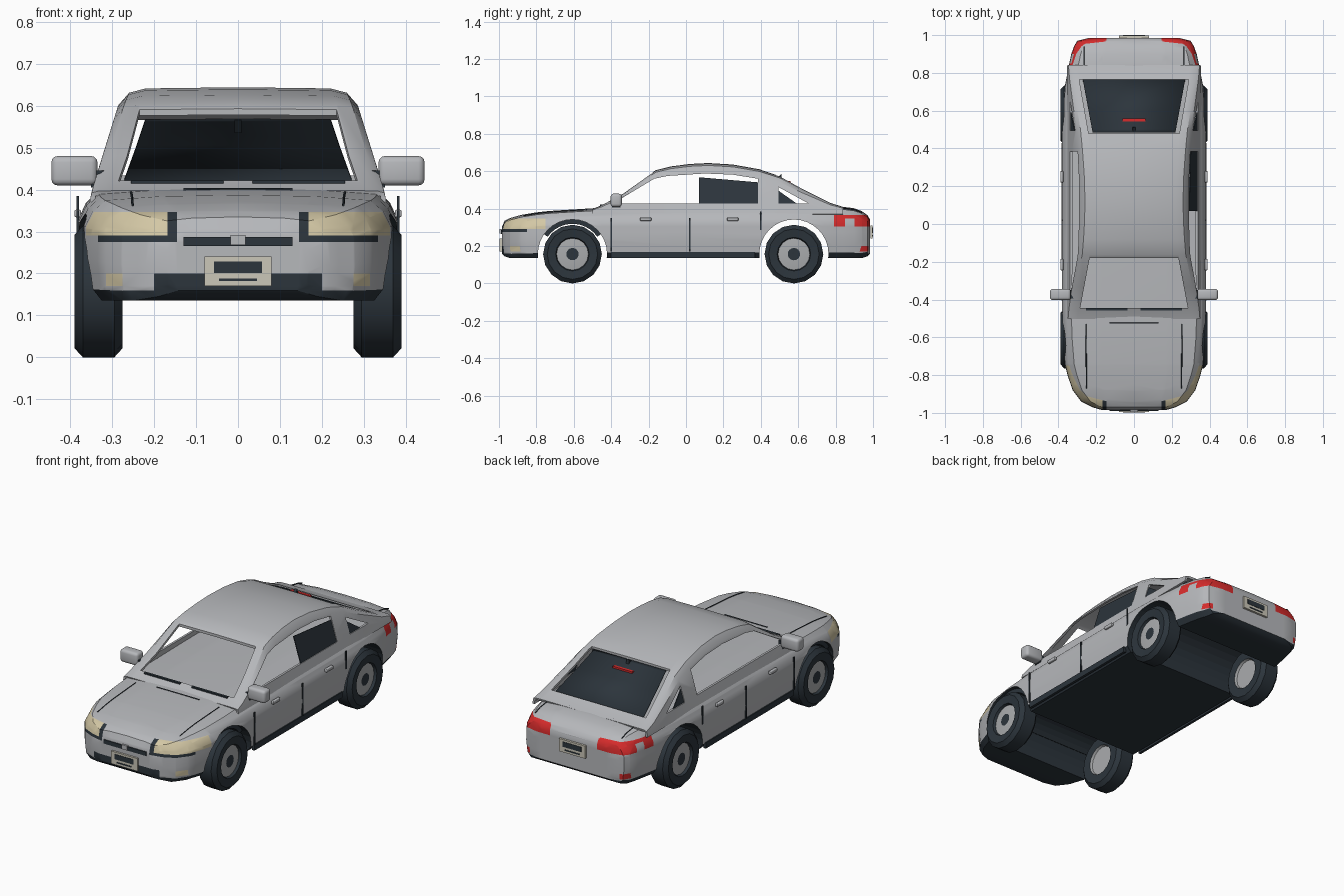
import bpy, bmesh
from math import sin, cos, pi, radians
from mathutils import Vector

cube = bpy.data.objects.get("Cube")
if cube:
    bpy.data.objects.remove(cube, do_unlink=True)


def material(name, r, g, b):
    m = bpy.data.materials.new(name)
    m.use_nodes = True
    m.diffuse_color = (r, g, b, 1)
    for node in m.node_tree.nodes:
        if node.type == 'BSDF_PRINCIPLED':
            node.inputs["Base Color"].default_value = (r, g, b, 1)
    return m


silver = material("silver paint", .47, .48, .5)
dark = material("dark trim", .025, .035, .045)
cream = material("cream lamp", .66, .58, .38)
red = material("red lamp", .68, .025, .025)
plate_tone = material("plate ivory", .6, .57, .48)
rim_grey = material("wheel grey", .4, .41, .42)


def finish(name, bm, mats, smooth=True):
    bmesh.ops.recalc_face_normals(bm, faces=bm.faces[:])
    mesh = bpy.data.meshes.new(name)
    bm.to_mesh(mesh)
    bm.free()
    obj = bpy.data.objects.new(name, mesh)
    bpy.context.collection.objects.link(obj)
    for m in mats:
        mesh.materials.append(m)
    activate(obj)
    if smooth:
        bpy.ops.object.shade_smooth_by_angle(angle=radians(30))
    return obj


def activate(obj):
    bpy.ops.object.select_all(action='DESELECT')
    obj.select_set(True)
    bpy.context.view_layer.objects.active = obj


def apply(obj, kind, **settings):
    mod = obj.modifiers.new(kind.lower(), kind)
    for key, value in settings.items():
        setattr(mod, key, value)
    activate(obj)
    bpy.ops.object.modifier_apply(modifier=mod.name)


def cut(obj, cutter):
    cutter.hide_render = True
    apply(obj, 'BOOLEAN', operation='DIFFERENCE', solver='EXACT', object=cutter)
    bpy.data.objects.remove(cutter, do_unlink=True)


def loft(rings, closed, caps):
    bm = bmesh.new()
    rows = [[bm.verts.new(p) for p in ring] for ring in rings]
    for a, b in zip(rows, rows[1:]):
        n = len(a)
        for i in range(n if closed else n - 1):
            j = (i + 1) % n
            bm.faces.new((a[i], a[j], b[j], b[i]))
    if caps:
        bm.faces.new(rows[0])
        bm.faces.new(rows[-1])
    return bm


def prism(name, pts, axis, lo, hi, mats):
    place = (lambda p, a: (a, *p)) if axis == 'X' else (lambda p, a: (*p, a))
    rings = [[place(p, a) for p in pts] for a in (lo, hi)]
    return finish(name, loft(rings, True, True), mats, False)


def box(name, center, size, mat, bevel=0):
    bm = bmesh.new()
    bmesh.ops.create_cube(bm, size=1)
    for v in bm.verts:
        v.co = Vector(c + s * k for c, s, k in zip(center, size, v.co))
    if bevel:
        bmesh.ops.bevel(bm, geom=bm.edges[:], offset=bevel, segments=3,
                        profile=.5, affect='EDGES')
    return finish(name, bm, [mat])


def line(name, pts):
    data = bpy.data.curves.new(name, 'CURVE')
    data.dimensions = '3D'
    data.bevel_depth = .003
    data.bevel_resolution = 0
    spline = data.splines.new('POLY')
    spline.points.add(len(pts) - 1)
    for point, co in zip(spline.points, pts):
        point.co = (*co, 1)
    data.materials.append(dark)
    bpy.context.collection.objects.link(bpy.data.objects.new(name, data))


def lerp(table, v):
    for a, b in zip(table, table[1:]):
        if v <= b[0]:
            t = max(0, (v - a[0]) / (b[0] - a[0]))
            return a[1] + t * (b[1] - a[1])
    return table[-1][1]


# Lower body: y, half width, bottom, top
stations = [(-.985, .17, .16, .3), (-.97, .22, .145, .335), (-.94, .28, .135, .35),
            (-.88, .325, .135, .367), (-.8, .352, .135, .38), (-.74, .367, .135, .387),
            (-.6, .378, .135, .396), (-.45, .382, .135, .405), (0, .383, .135, .41),
            (.45, .383, .135, .412), (.6, .378, .135, .413), (.74, .364, .135, .413),
            (.84, .345, .135, .41), (.9, .332, .135, .402), (.94, .318, .135, .387),
            (.97, .3, .145, .365), (.985, .24, .16, .34)]
deck = [(s[0], s[3]) for s in stations]


def body_ring(y, w, lo, hi):
    h = hi - lo
    half = [(w - .03, lo), (w - .008, lo + .11 * h), (w, lo + .4 * h), (w - .002, lo + .7 * h),
            (w - .02, lo + .84 * h), (w - .05, lo + .95 * h), (w * .5, hi - .003)]
    ring = [(0, lo)] + half + [(0, hi)] + [(-x, z) for x, z in reversed(half)]
    return [(x, y, z) for x, z in ring]


def body_paint(c, n):
    x, y, z = abs(c.x), c.y, c.z
    if n.z < -.5:
        return 1
    if y < -.75 and x > .145 and .275 < z < .347:
        if x > .168 and z > .29:
            return 2
        return 1 if y < -.85 else 0
    if y < -.85 and .275 < x < .315 and .17 < z < .2:
        return 2
    if abs(y) > .93 and z < .16 or y < -.96 and x < .2 and z < .2:
        return 1
    if y > .79 and x > .155 and .305 < z < .365:
        return 0 if .85 < y < .9 and z < .345 else 3
    if y > .93 and x > .27 and .17 < z < .2:
        return 3
    return 0


bm = loft([body_ring(*s) for s in stations], True, True)
cuts = [((0, 0, z), (0, 0, 1)) for z in (.16, .17, .2, .275, .29, .305, .347, .365)]
cuts += [((0, y, 0), (0, 1, 0)) for y in (-.96, -.85, -.75, .79, .85)]
cuts += [((s * x, 0, 0), (1, 0, 0)) for s in (-1, 1) for x in (.145, .168, .2, .275, .315)]
for co, no in cuts:
    bmesh.ops.bisect_plane(bm, geom=bm.verts[:] + bm.edges[:] + bm.faces[:],
                           plane_co=co, plane_no=no)
bmesh.ops.recalc_face_normals(bm, faces=bm.faces[:])
bm.normal_update()
for f in bm.faces:
    f.material_index = body_paint(f.calc_center_median(), f.normal)
body = finish("body", bm, [silver, dark, cream, red])

# Wheel arches run right across the underside
axles = {"front": -.607, "rear": .577}
for y0 in axles.values():
    pts = [(y0 + .185 * cos(i * pi / 16), .157 + .185 * sin(i * pi / 16)) for i in range(32)]
    cutter = prism("arch_cutter", pts, 'X', -1, 1, [silver, dark])
    for p in cutter.data.polygons:
        p.material_index = 1
    cut(body, cutter)
arc = [radians(35 + 10 * i) for i in range(12)]
liner = [(axles["front"] + r * cos(a), .157 + r * sin(a))
         for r, angles in ((.162, arc), (.187, arc[::-1])) for a in angles]
prism("front_arch_liner", liner, 'X', -.345, .345, [dark])

# Cabin shell with open windows
side = [(.36, .35), (.4, .342), (.48, .317), (.6, .28), (.64, .262)]
roof = [(-.5, .392), (-.45, .412), (-.33, .478), (-.16, .6), (-.08, .62), (.02, .633),
        (.12, .638), (.25, .63), (.39, .605), (.5, .568), (.6, .512), (.77, .425), (.84, .403)]


def cabin_ring(y, h):
    t = h - .37
    half = [(lerp(side, z) - inset, z) for z, inset in
            ((.37, 0), (.37 + .4 * t, 0), (h - .15 * t, 0), (h - .045 * t, .012), (h - .01 * t, .045))]
    return [(x, y, z) for x, z in half + [(0, h)] + [(-x, z) for x, z in reversed(half)]]


cabin = finish("cabin", loft([cabin_ring(*r) for r in roof], False, False), [silver])
apply(cabin, 'SOLIDIFY', thickness=.012, offset=0)
door_glass = [(-.39, .428), (-.17, .56), (-.1, .575), (.1, .588), (.25, .582), (.385, .56), (.385, .428)]
quarter = [(.495, .428), (.495, .515), (.655, .428)]
for outline in (door_glass, quarter):
    cut(cabin, prism("side_cutter", outline, 'X', -1, 1, [silver]))
windscreen = [(-.285, -.445), (.285, -.445), (.235, -.18), (-.235, -.18)]
rear_opening = [(-.29, .765), (.29, .765), (.24, .48), (-.24, .48)]
for outline in (windscreen, rear_opening):
    cut(cabin, prism("screen_cutter", outline, 'Z', .3, .8, [silver]))
activate(cabin)
bpy.ops.object.shade_smooth_by_angle(angle=radians(30))

# Tinted panes
rows = [(y, .22 + .05 * (y - .49) / .27) for y in (.485, .5, .6, .765)]
rear_pane = loft([[(s * x, y, lerp(roof, y) - .004) for s in (-1, 1)] for y, x in rows], False, False)
apply(finish("rear_window", rear_pane, [dark]), 'SOLIDIFY', thickness=.005, offset=0)


def side_pane(name, pts, s):
    bm = bmesh.new()
    bm.faces.new([bm.verts.new((s * lerp(side, z), y, z)) for y, z in pts])
    apply(finish(name, bm, [dark], False), 'SOLIDIFY', thickness=.005, offset=0)


side_pane("left_rear_door_window", [(.07, .428), (.385, .428), (.385, .54), (.07, .567)], 1)

# Wheels: radius, distance from centre line
profile = [(.002, .374), (.033, .376), (.085, .37), (.09, .384), (.135, .39), (.157, .37),
           (.157, .295), (.135, .275), (.085, .277), (.08, .29), (.002, .29)]
for end, y0 in axles.items():
    for label, s in (("left", 1), ("right", -1)):
        rings = [[(s * x, y0 + r * cos(i * pi / 8), .157 + r * sin(i * pi / 8))
                  for i in range(16)] for r, x in profile]
        bm = loft(rings, True, True)
        for f in bm.faces:
            c = f.calc_center_median()
            r = (Vector((c.y, c.z)) - Vector((y0, .157))).length
            face_out = abs(c.x) > .36
            f.material_index = int(.035 < r < .084 or (r < .084 and not face_out))
        finish(f"{end}_{label}_wheel", bm, [dark, rim_grey])

# Parts on both sides
for label, s in (("left", 1), ("right", -1)):
    box(label + "_mirror", (s * .39, -.373, .445), (.11, .06, .07), silver, .015)
    box(label + "_mirror_mount", (s * .335, -.373, .425), (.03, .045, .04), dark)
    box(label + "_sill", (s * .374, -.015, .153), (.014, .77, .032), dark)
    side_pane(label + "_quarter_window", [(.495, .428), (.495, .495), (.59, .428)], s)
    for i, y in enumerate((-.4, .02)):
        box(f"{label}_door_gap_{i}", (s * .382, y, .26), (.006, .008, .18), dark)
    box(label + "_rear_door_gap", (s * .382, .4, .335), (.006, .008, .1), dark)
    for i, y in enumerate((-.215, .25)):
        box(f"{label}_door_handle_{i}", (s * .382, y, .343), (.016, .06, .018), silver, .004)
    box(label + "_wiper", (s * .145, -.452, .416), (.22, .014, .012), dark)
    line(label + "_hood_gap", [(s * (.26 + .01 * y), y, lerp(deck, y) - .006)
                               for y in (-.53, -.6, -.74, -.8, -.87)])
    line(label + "_boot_gap", [(s * .265, y, lerp(deck, y) - .007) for y in (.84, .9, .94)])

# Centre details
line("hood_rear_gap", [(x, -.525, lerp(deck, -.525)) for x in (-.13, .13)])
line("boot_front_gap", [(x, .83, lerp(deck, .83) - .001) for x in (-.14, .14)])
box("grille_bar", (0, -.986, .276), (.26, .008, .022), dark)
box("grille_badge", (0, -.99, .28), (.035, .012, .024), silver)
box("high_brake_lamp", (0, .55, .543), (.12, .016, .01), red)
prism("antenna", [(.485, .565), (.51, .585), (.515, .535)], 'X', -.008, .008, [dark])
for end, y, z in (("front", -.99, .205), ("rear", .992, .275)):
    s = 1 if y > 0 else -1
    box(end + "_plate", (0, y, z), (.16, .012, .07), plate_tone)
    box(end + "_plate_panel", (0, y + s * .006, z + .01), (.115, .004, .028), dark)
    box(end + "_plate_strip", (0, y + s * .006, z - .02), (.09, .004, .007), dark)
